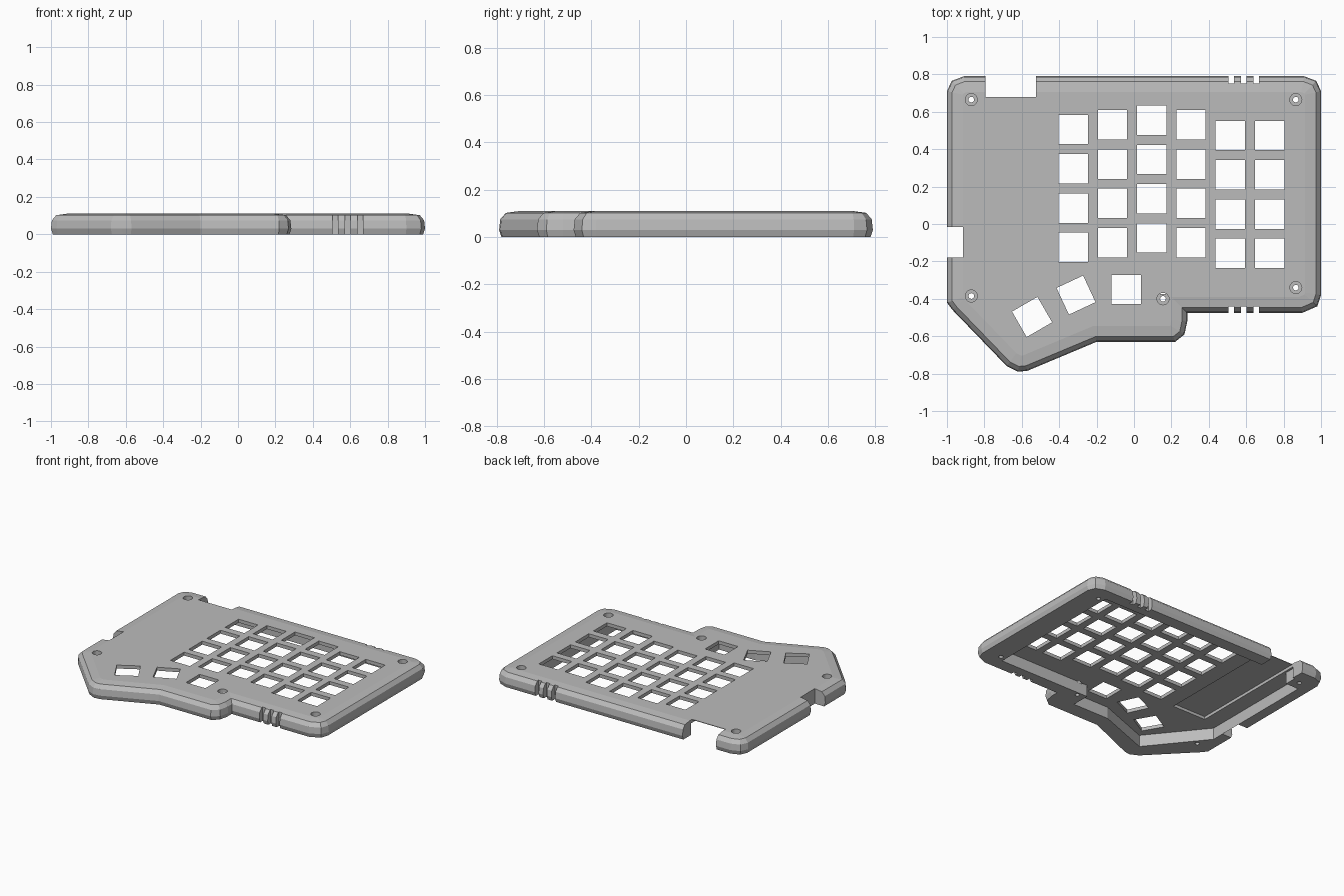
import bpy
import bmesh
from math import radians
from mathutils import Matrix, Vector

cube = bpy.data.objects.get("Cube")
if cube:
    bpy.data.objects.remove(cube, do_unlink=True)

grey = bpy.data.materials.new("light_grey_plastic")
grey.use_nodes = True
grey.diffuse_color = (0.5, 0.5, 0.5, 1)
grey.node_tree.nodes["Principled BSDF"].inputs["Base Color"].default_value = (0.5, 0.5, 0.5, 1)


def inset(points, dist):
    """Mitred inward offset of a counter-clockwise outline."""
    result = []
    for i, p in enumerate(points):
        a = (p - points[i - 1]).normalized()
        b = (points[(i + 1) % len(points)] - p).normalized()
        na, nb = Vector((-a.y, a.x)), Vector((-b.y, b.x))
        result.append(p + (na + nb) * dist / (1 + na.dot(nb)))
    return result


def add_prism(bm, outline, profile):
    """Stack inset copies of an outline, given as (inset, height) pairs."""
    points = [Vector(p) for p in outline]
    rings = [[bm.verts.new((p.x, p.y, z)) for p in inset(points, d)] for d, z in profile]
    count = len(points)
    for low, high in zip(rings, rings[1:]):
        for i in range(count):
            j = (i + 1) % count
            bm.faces.new((low[i], low[j], high[j], high[i]))
    bm.faces.new(rings[0][::-1])
    bm.faces.new(rings[-1])


def add_box(bm, x0, x1, y0, y1, z0, z1, angle=0):
    centre = Vector(((x0 + x1) / 2, (y0 + y1) / 2, (z0 + z1) / 2))
    matrix = (Matrix.Translation(centre) @ Matrix.Rotation(radians(angle), 4, "Z")
              @ Matrix.Diagonal((x1 - x0, y1 - y0, z1 - z0, 1)))
    bmesh.ops.create_cube(bm, size=1, matrix=matrix)


def add_cylinder(bm, x, y, radius, z0, z1):
    bmesh.ops.create_cone(bm, cap_ends=True, segments=24, radius1=radius, radius2=radius,
                          depth=z1 - z0, matrix=Matrix.Translation((x, y, (z0 + z1) / 2)))


def make_object(name, bm):
    mesh = bpy.data.meshes.new(name)
    bm.to_mesh(mesh)
    bm.free()
    mesh.materials.append(grey)
    obj = bpy.data.objects.new(name, mesh)
    bpy.context.collection.objects.link(obj)
    return obj


def cut(target, bm, name):
    cutter = make_object(name, bm)
    cutter.hide_render = True
    mod = target.modifiers.new(name, "BOOLEAN")
    mod.operation = "DIFFERENCE"
    mod.solver = "EXACT"
    mod.object = cutter
    bpy.context.view_layer.objects.active = target
    bpy.ops.object.modifier_apply(modifier=name)
    bpy.data.objects.remove(cutter, do_unlink=True)


# Case body with bevelled walls
outline = [(.9, -.475), (.98, -.44), (1, -.38), (1, .71), (.975, .765), (.91, .79),
           (-.91, .79), (-.975, .765), (-1, .71), (-1, -.42), (-.97, -.46), (-.68, -.76),
           (-.62, -.79), (-.57, -.785), (-.2, -.63), (.22, -.63), (.27, -.59),
           (.285, -.52), (.285, -.475)]
bm = bmesh.new()
add_prism(bm, outline, [(.01, 0), (0, .03), (.005, .075), (.028, .102), (.085, .11)])
case = make_object("keyboard_case", bm)

# Hollow underside, leaving solid corners around the screws
cavity = [(.09, -.375), (.825, -.375), (.825, .69), (-.81, .69), (-.81, .6), (-.915, .6),
          (-.915, -.27), (-.6, -.66), (-.2, -.51), (.09, -.51)]
bm = bmesh.new()
add_prism(bm, cavity, [(0, -.1), (0, .085)])
cut(case, bm, "cavity_cutter")

# Controller pocket under a thin roof
bm = bmesh.new()
add_box(bm, -.795, -.525, -.22, .72, .04, .106)
cut(case, bm, "pocket_cutter")

# Key openings: staggered columns, then the angled thumb keys
half = .0785
bm = bmesh.new()
columns = [(-.325, .505), (-.115, .53), (.095, .555), (.305, .53), (.515, .473), (.725, .473)]
keys = [(x, top - row * .21, 0) for x, top in columns for row in range(4)]
keys += [(-.545, -.497, 30), (-.31, -.38, 25), (-.042, -.35, 0)]
for x, y, angle in keys:
    add_box(bm, x - half, x + half, y - half, y + half, .03, .2, angle)
cut(case, bm, "key_cutter")

# Cable ports and grip slots through the walls
bm = bmesh.new()
add_box(bm, -.795, -.525, .68, .9, -.1, .2)
add_box(bm, -1.1, -.915, -.18, -.015, -.1, .2)
for x in (.52, .587, .653):
    add_box(bm, x - .015, x + .015, .75, .9, -.1, .2)
    add_box(bm, x - .015, x + .015, -.6, -.44, -.1, .2)
cut(case, bm, "port_cutter")

# Screw holes with counterbores
screws = [(-.87, .665), (.865, .665), (-.87, -.385), (.865, -.34), (.155, -.4)]
for name, radius, base in (("bore_cutter", .032, .08), ("screw_cutter", .015, -.1)):
    bm = bmesh.new()
    for x, y in screws:
        add_cylinder(bm, x, y, radius, base, .2)
    cut(case, bm, name)
